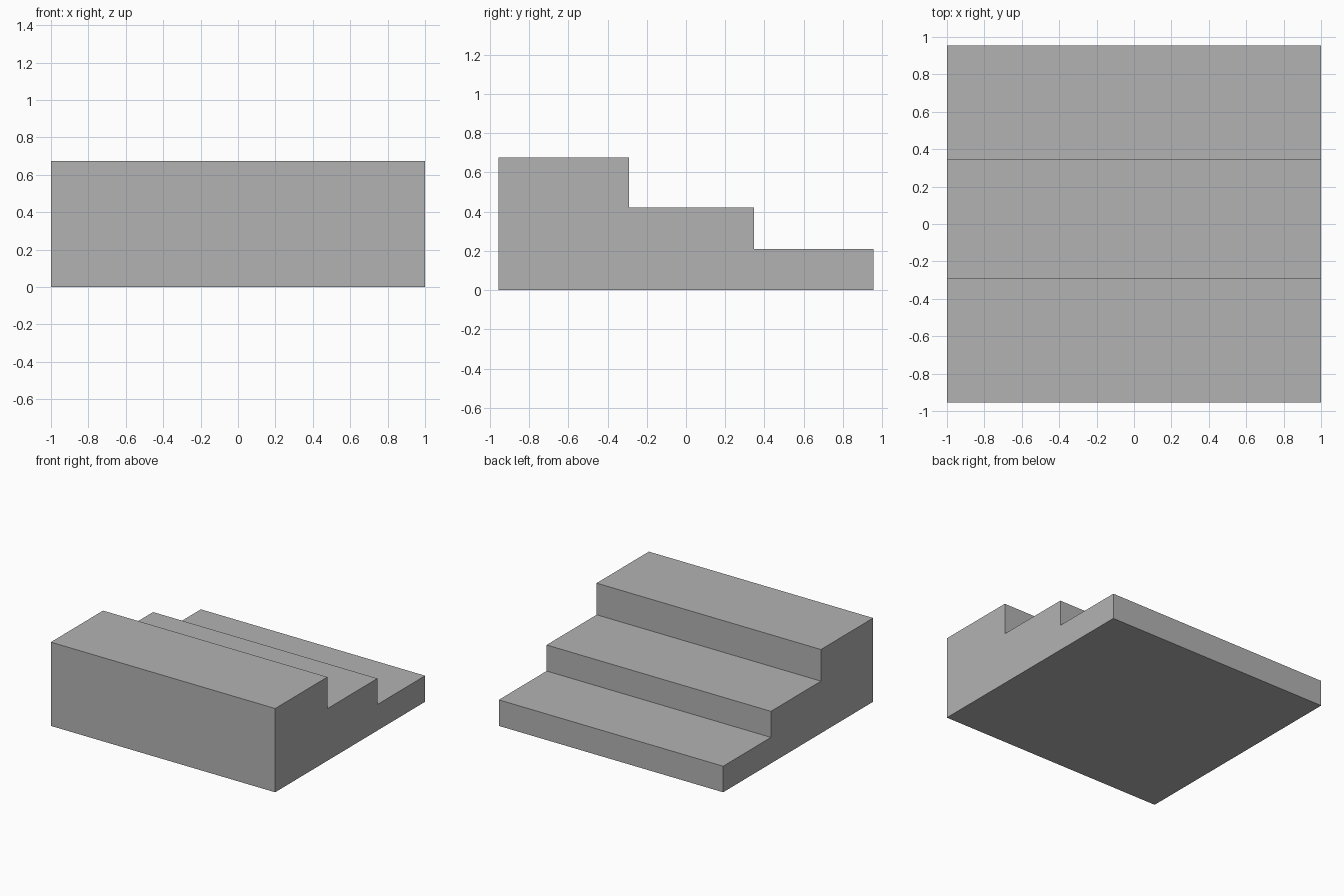
import bpy
import bmesh

default_cube = bpy.data.objects.get("Cube")
if default_cube:
    bpy.data.objects.remove(default_cube, do_unlink=True)

# Plain grey material
GREY = (0.45, 0.45, 0.45, 1)
grey = bpy.data.materials.new("plain_grey")
grey.use_nodes = True
grey.diffuse_color = GREY
grey.node_tree.nodes["Principled BSDF"].inputs["Base Color"].default_value = GREY

# Stepped side profile (y, z), tallest at the front
HALF_WIDTH = 1.0
FRONT, BACK = -0.955, 0.955
steps = [(-0.29, 0.675), (0.347, 0.42), (BACK, 0.21)]  # back edge, height

profile = [(FRONT, 0)]
y = FRONT
for back_edge, height in steps:
    profile += [(y, height), (back_edge, height)]
    y = back_edge
profile.append((BACK, 0))

# Extrude the profile across the full width
bm = bmesh.new()
side = bm.faces.new([bm.verts.new((-HALF_WIDTH, y, z)) for y, z in profile])
extruded = bmesh.ops.extrude_face_region(bm, geom=[side])
moved = [v for v in extruded["geom"] if isinstance(v, bmesh.types.BMVert)]
bmesh.ops.translate(bm, verts=moved, vec=(2 * HALF_WIDTH, 0, 0))
# Restore the starting side if the extrusion consumed it
bmesh.ops.holes_fill(bm, edges=[e for e in bm.edges if e.is_boundary], sides=0)
bmesh.ops.recalc_face_normals(bm, faces=bm.faces)

mesh = bpy.data.meshes.new("stair_block")
bm.to_mesh(mesh)
bm.free()
mesh.materials.append(grey)
stairs = bpy.data.objects.new("stair_block", mesh)
bpy.context.collection.objects.link(stairs)
